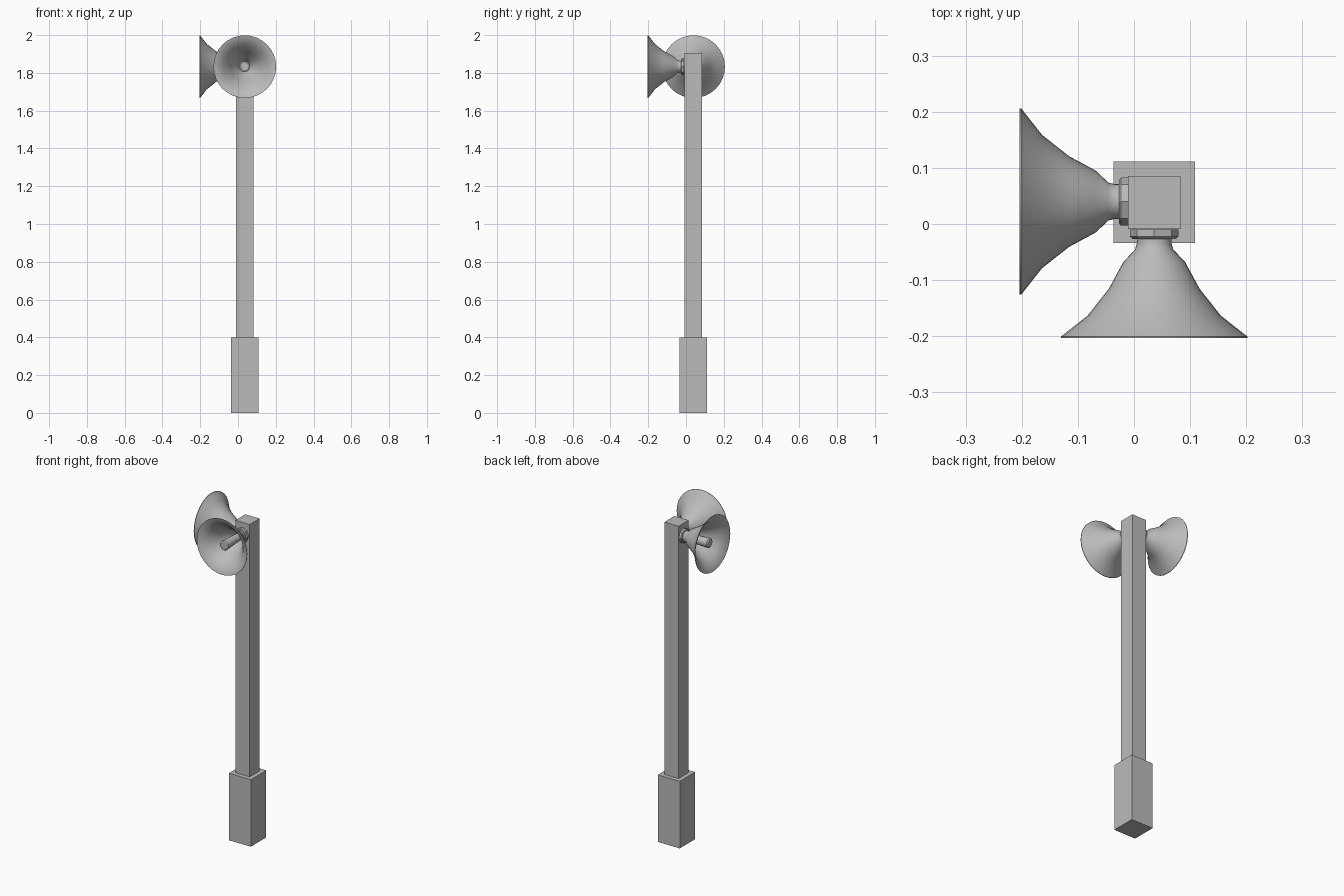
import bpy, bmesh, math
from mathutils import Matrix

cube = bpy.data.objects.get("Cube")
if cube:
    bpy.data.objects.remove(cube, do_unlink=True)

GREY = (0.5, 0.5, 0.5, 1)
grey = bpy.data.materials.new("plain grey")
grey.use_nodes = True
grey.diffuse_color = GREY
grey.node_tree.nodes["Principled BSDF"].inputs["Base Color"].default_value = GREY


def finish(name, bm, matrix=None):
    mesh = bpy.data.meshes.new(name)
    bm.to_mesh(mesh)
    bm.free()
    mesh.materials.append(grey)
    obj = bpy.data.objects.new(name, mesh)
    bpy.context.collection.objects.link(obj)
    if matrix:
        obj.matrix_world = matrix
    return obj


def box(name, x, y, width, z0, z1):
    bm = bmesh.new()
    place = Matrix.Translation((x, y, (z0 + z1) / 2)) @ Matrix.Diagonal((width, width, z1 - z0, 1))
    bmesh.ops.create_cube(bm, size=1, matrix=place)
    return finish(name, bm)


def lathe(name, profile, sides, matrix, angle, closed=False):
    """Revolve (radius, height) points about local z."""
    bm = bmesh.new()
    verts = [bm.verts.new((r, 0, h)) for r, h in profile]
    pairs = list(zip(verts, verts[1:]))
    if closed:
        pairs.append((verts[-1], verts[0]))
    edges = [bm.edges.new(p) for p in pairs]
    bmesh.ops.spin(bm, geom=verts + edges, cent=(0, 0, 0), axis=(0, 0, 1),
                   angle=math.tau, steps=sides, use_duplicate=False)
    bmesh.ops.remove_doubles(bm, verts=bm.verts, dist=0.0002)
    bmesh.ops.recalc_face_normals(bm, faces=bm.faces)
    obj = finish(name, bm, matrix)
    bpy.ops.object.select_all(action="DESELECT")
    obj.select_set(True)
    bpy.context.view_layer.objects.active = obj
    bpy.ops.object.shade_smooth_by_angle(angle=math.radians(angle))
    return obj


# Post and its footing
box("base", 0.036, 0.0385, 0.145, 0, 0.4)
box("post", 0.036, 0.0385, 0.094, 0.4, 1.905)

# Flared shell: outside wall, then the inside wall a little narrower
OUTER = [(0.031, 0.014), (0.031, 0.025), (0.034, 0.036), (0.055, 0.058),
         (0.081, 0.106), (0.119, 0.154), (0.166, 0.191)]
WALL = 0.004
INNER = [(r - WALL, h + WALL * 0.6) for r, h in OUTER[:-1]]
SHELL = OUTER + [(0.166, 0.194), (0.163, 0.194)] + INNER[::-1]

COLLAR = [(0, 0), (0.043, 0), (0.043, 0.013), (0.038, 0.017), (0, 0.017)]
PLUG = [(0, 0.015), (0.021, 0.015), (0.028, 0.166), (0.028, 0.172), (0.021, 0.177), (0, 0.177)]


def speaker(side, matrix):
    lathe(side + "_collar", COLLAR, 8, matrix, 20)
    lathe(side + "_horn", SHELL, 32, matrix, 40, closed=True)
    lathe(side + "_horn_plug", PLUG, 12, matrix, 35)


# One horn faces forward, the other to the right
HEIGHT = 1.833
speaker("front", Matrix.Translation((0.036, -0.0095, HEIGHT)) @ Matrix.Rotation(math.pi / 2, 4, "X"))
speaker("right", Matrix.Translation((-0.01, 0.04, HEIGHT)) @ Matrix.Rotation(-math.pi / 2, 4, "Y"))
